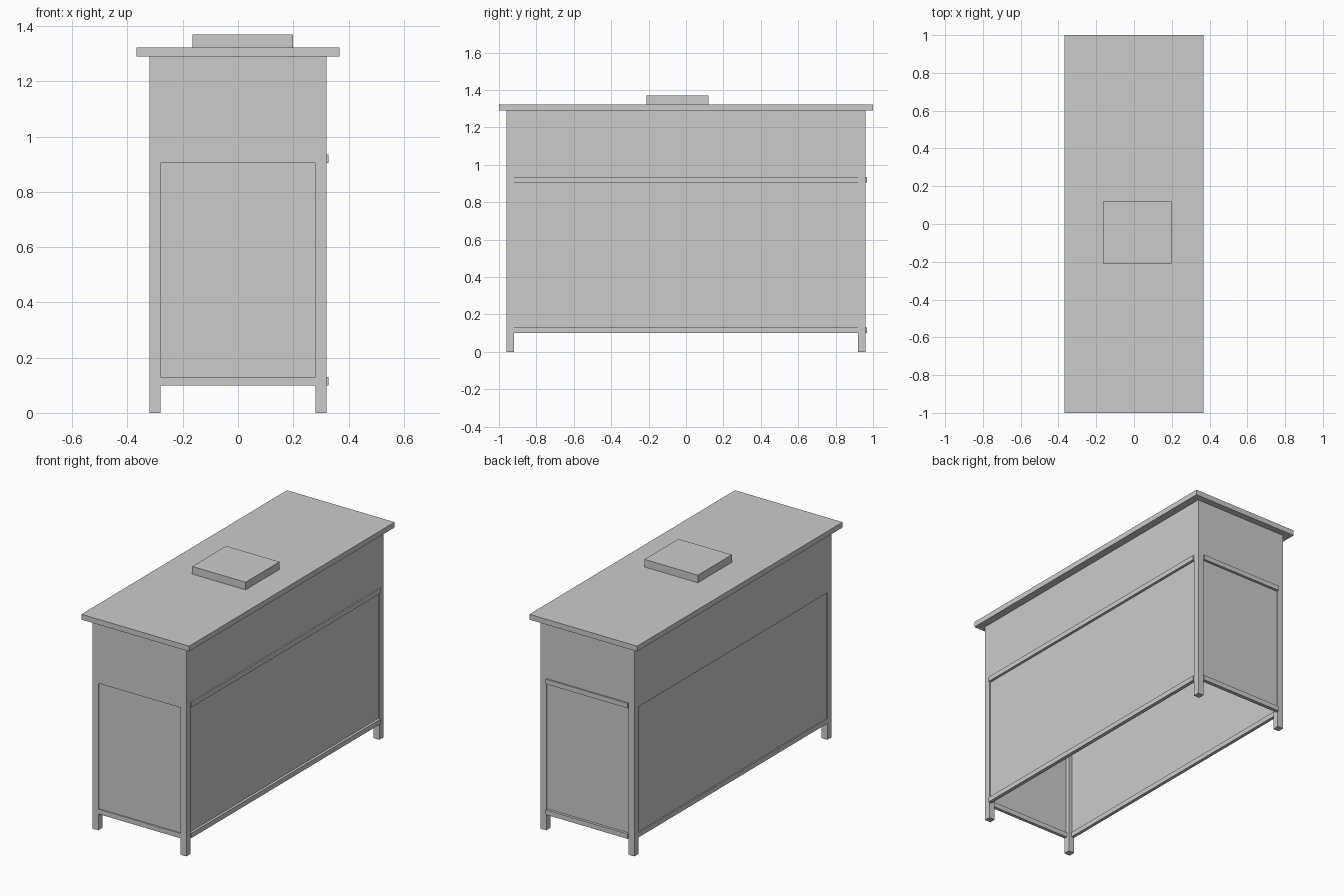
import bpy, bmesh
from mathutils import Vector

if "Cube" in bpy.data.objects:
    bpy.data.objects.remove(bpy.data.objects["Cube"])


def box(name, lo, hi):
    """Axis-aligned box from its low and high corners."""
    lo, hi = Vector(lo), Vector(hi)
    bm = bmesh.new()
    bmesh.ops.create_cube(bm, size=1)
    bmesh.ops.scale(bm, vec=hi - lo, verts=bm.verts)
    bmesh.ops.translate(bm, vec=(lo + hi) / 2, verts=bm.verts)
    me = bpy.data.meshes.new(name)
    bm.to_mesh(me)
    bm.free()
    ob = bpy.data.objects.new(name, me)
    bpy.context.collection.objects.link(ob)
    return ob


HX, HY, LEG = 0.32, 0.96, 0.04
Z_LOW, Z_MID, Z_TOP = 0.10, 0.905, 1.29
RAIL_H = 0.03

# Counter top and the shallow box lying on it
box("counter_top", (-0.367, -1, Z_TOP), (0.367, 1, 1.323))
box("top_box", (-0.165, -0.21, 1.323), (0.199, 0.12, 1.37))

# Corner legs
for sx in (-1, 1):
    for sy in (-1, 1):
        x, y = sx * (HX - LEG / 2), sy * (HY - LEG / 2)
        h = LEG / 2
        box("corner_leg", (x - h, y - h, 0), (x + h, y + h, Z_TOP))


def side_part(name, axis, sign, half, inner, outer, z0, z1):
    """Slab on one side of the body; inner/outer are distances from centre."""
    a, b = sorted((sign * inner, sign * outer))
    if axis == 'x':
        return box(name, (a, -half, z0), (b, half, z1))
    return box(name, (-half, a, z0), (half, b, z1))


for axis, reach, other in (('x', HX, HY), ('y', HY, HX)):
    for sign in (-1, 1):
        # Recessed lower panel and nearly flush upper panel
        half = other - LEG
        side_part("lower_panel", axis, sign, half, reach - 0.015,
                  reach - 0.008, Z_LOW, Z_MID + 0.01)
        side_part("upper_panel", axis, sign, half, reach - 0.015,
                  reach - 0.0005, Z_MID + RAIL_H, Z_TOP)
        # Rails stand proud on the right and back, flush on the left and front
        out = reach + (0.008 if sign > 0 else -0.001)
        for z in (Z_LOW, Z_MID):
            side_part("rail", axis, sign, half, out - 0.02, out, z, z + RAIL_H)
